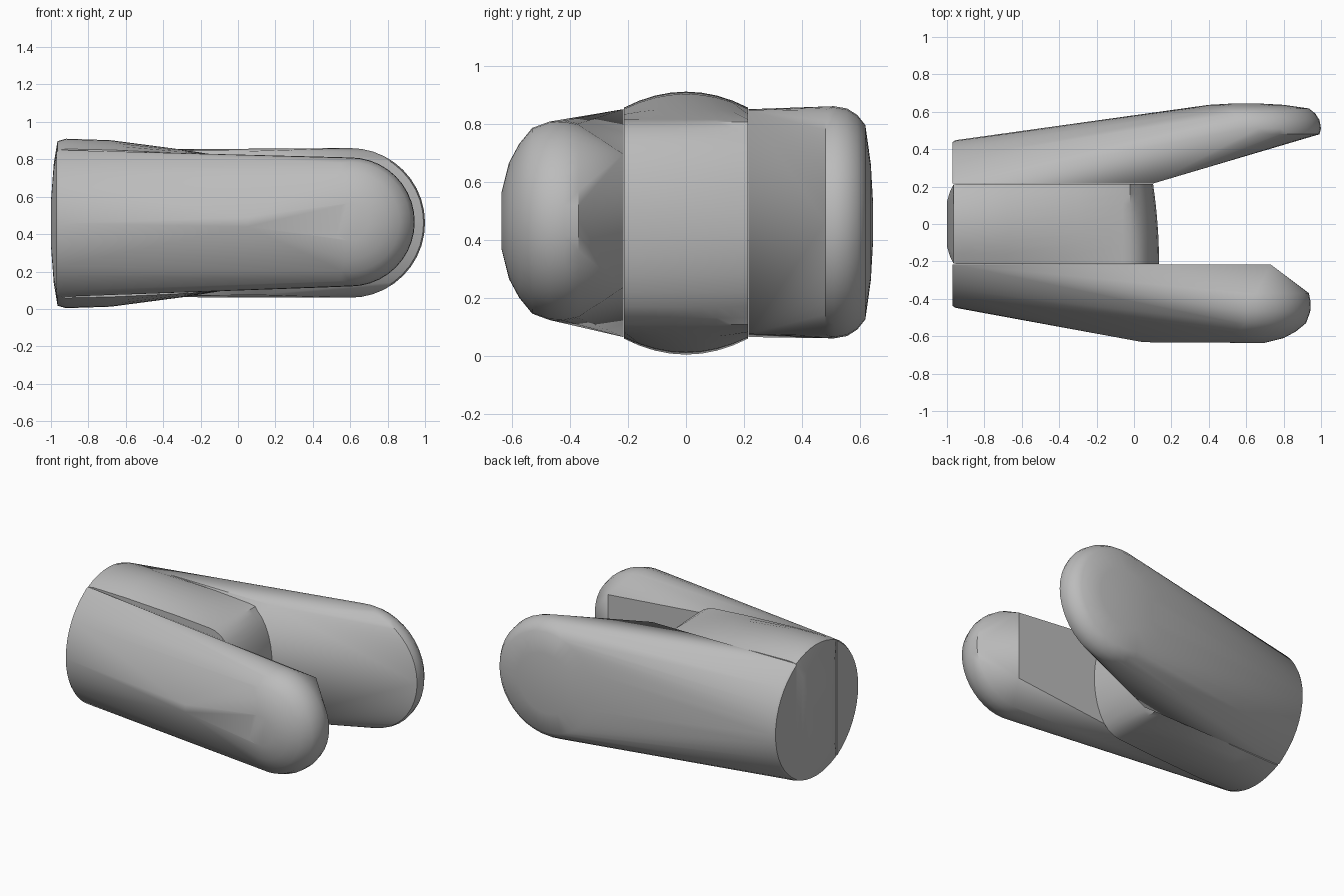
import bpy, bmesh, math

cube = bpy.data.objects.get("Cube")
if cube:
    bpy.data.objects.remove(cube, do_unlink=True)

gray = bpy.data.materials.new("plain_gray")
gray.use_nodes = True
gray.diffuse_color = (0.5, 0.5, 0.5, 1)
gray.node_tree.nodes["Principled BSDF"].inputs["Base Color"].default_value = (0.5, 0.5, 0.5, 1)

MIDDLE = 0.457   # height of the shared long axis
SPLIT = 0.216    # distance of the arms' inner faces from the middle plane


def finish(name, bm):
    """Turn a bmesh into a smooth shaded gray object."""
    bmesh.ops.recalc_face_normals(bm, faces=bm.faces)
    mesh = bpy.data.meshes.new(name)
    bm.to_mesh(mesh)
    bm.free()
    mesh.materials.append(gray)
    obj = bpy.data.objects.new(name, mesh)
    bpy.context.collection.objects.link(obj)
    bpy.ops.object.select_all(action='DESELECT')
    obj.select_set(True)
    bpy.context.view_layer.objects.active = obj
    bpy.ops.object.shade_smooth_by_angle(angle=math.radians(32))


def arm(name, side, tip_z, tip_rings, inner_edge, extra=()):
    """Hull of a barrel segment at the root, an inner edge and a rounded tip disc."""
    points = list(extra)
    # Root: circular segment with a slightly eased end
    limit = math.acos(SPLIT / 0.448)
    for x, shrink in ((-0.97, 0.01), (-0.955, 0)):
        for i in range(17):
            a = limit * (i / 8 - 1)
            r = 0.448 - shrink
            points.append((x, max(SPLIT, r * math.cos(a)), MIDDLE + r * math.sin(a)))
    # Inner edge, where the flat inner face turns toward the tip
    edge_x, edge_half = inner_edge
    points += [(edge_x, SPLIT, tip_z + s * edge_half) for s in (1, -1)]
    # Tip: stacked circles
    for y, radius in tip_rings:
        for i in range(40):
            a = math.tau * i / 40
            points.append((0.6 + radius * math.cos(a), y, tip_z + radius * math.sin(a)))
    bm = bmesh.new()
    for x, y, z in points:
        bm.verts.new((x, side * y, z))
    bmesh.ops.convex_hull(bm, input=bm.verts)
    bmesh.ops.delete(bm, geom=[v for v in bm.verts if not v.link_faces], context='VERTS')
    bmesh.ops.dissolve_limit(bm, angle_limit=math.radians(0.5), verts=bm.verts, edges=bm.edges)
    finish(name, bm)


# Front arm: thick rounded tip, inner face chamfered near the end
arm("front_arm", -1, 0.465,
    [(0.37, 0.335), (0.42, 0.345), (0.47, 0.342), (0.53, 0.32),
     (0.575, 0.265), (0.61, 0.2), (0.635, 0.1)],
    (0.73, 0.23), [(0.05, 0.632, 0.44), (0.05, 0.632, 0.49)])

# Rear arm: splays outward past the center block to a flat rounded disc
arm("rear_arm", 1, 0.46,
    [(0.48, 0.392), (0.51, 0.4), (0.555, 0.392), (0.59, 0.37),
     (0.618, 0.335), (0.637, 0.2), (0.645, 0.06)],
    (0.1, 0.385))

# Center block: crowned barrel with a shallow domed back and a rounded nose
# Stations: x, half height, crown height, half width
stations = [(-1.0, 0.12, 0.01, 0.12), (-0.985, 0.32, 0.03, 0.17), (-0.965, 0.44, 0.05, 0.212),
            (-0.92, 0.453, 0.055, 0.214), (-0.68, 0.445, 0.052, 0.214),
            (-0.3, 0.395, 0.02, 0.214), (-0.06, 0.357, 0.0, 0.214)]
for a in range(12, 90, 12):
    stations.append((-0.06 + 0.187 * math.sin(math.radians(a)),
                     0.357 * math.cos(math.radians(a)), 0, 0.214))
bm = bmesh.new()
loops = []
for x, h, crown, w in stations:
    loop = []
    for sign in (1, -1):
        for i in range(9):
            u = sign * (i / 4 - 1)
            # The nose leans slightly across its width
            lean = -0.016 * u - 0.008 * u * u if x > 0 else 0
            loop.append(bm.verts.new((x + lean, w * u, MIDDLE + sign * (h - crown * u * u))))
    loops.append(loop)
for a, b in zip(loops, loops[1:]):
    for i in range(len(a)):
        j = (i + 1) % len(a)
        bm.faces.new((a[i], a[j], b[j], b[i]))
bm.faces.new(loops[0])
bm.faces.new(loops[-1])
finish("center_block", bm)
